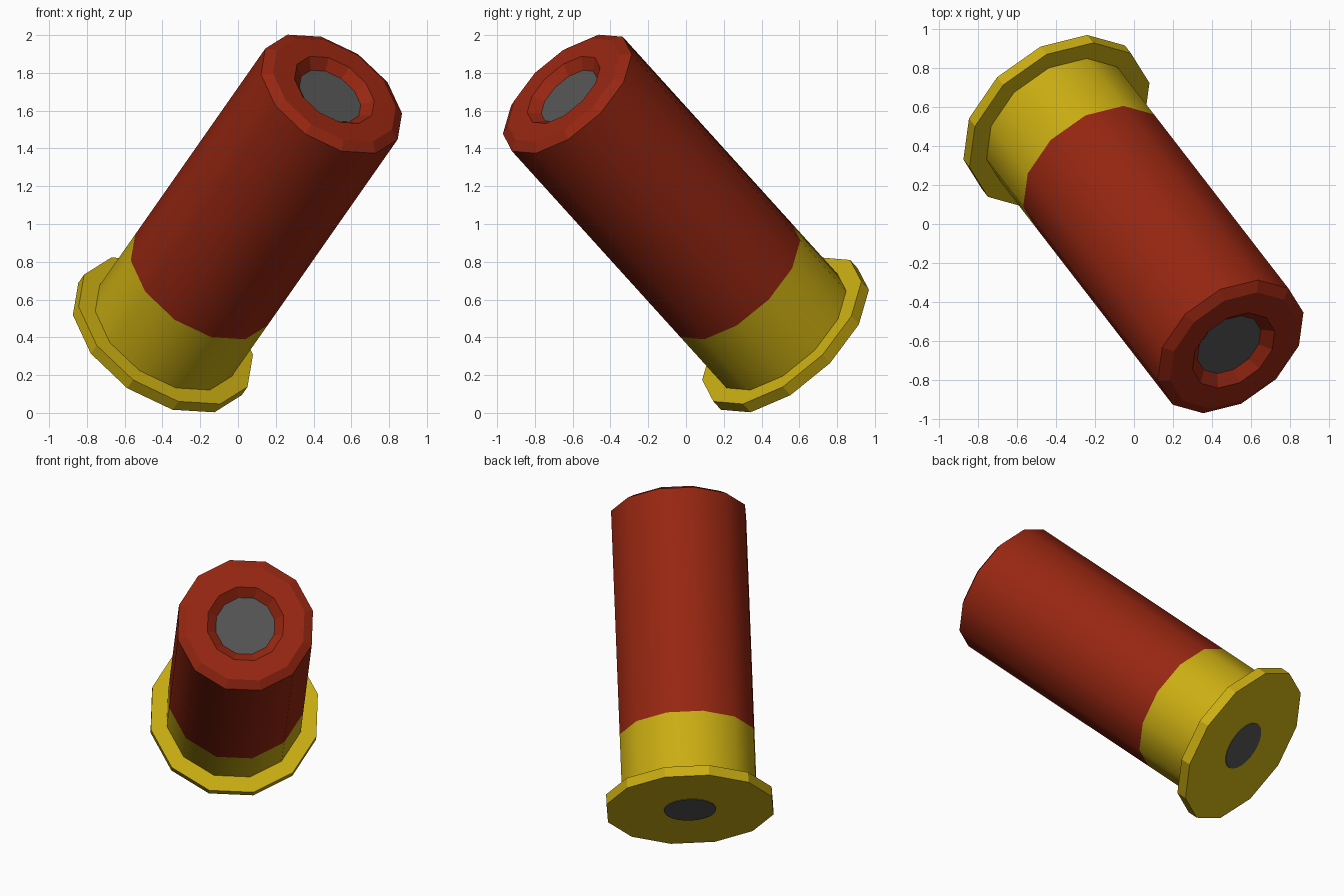
import bpy, bmesh, math
from mathutils import Matrix, Vector

if "Cube" in bpy.data.objects:
    bpy.data.objects.remove(bpy.data.objects["Cube"])

SIDES = 12
PHASE = math.radians(13)

# Tilted frame: local z runs from the base to the mouth of the shell
axis = Vector((0.4605, -0.596, 0.658)).normalized()
side = Vector((-0.819, -0.574, 0.0))
side = (side - axis * side.dot(axis)).normalized()
FRAME = Matrix((side, axis.cross(side), axis)).transposed().to_4x4()
FRAME.translation = (-0.413, 0.547, 0.391)


def material(name, rgb):
    mat = bpy.data.materials.new(name)
    mat.diffuse_color = (*rgb, 1.0)
    mat.use_nodes = True
    mat.node_tree.nodes["Principled BSDF"].inputs["Base Color"].default_value = mat.diffuse_color
    return mat


RED = material("red plastic", (0.305, 0.0194, 0.0055))
YELLOW = material("yellow brass", (0.59, 0.42, 0.0062))
GREY = material("dark grey", (0.089, 0.089, 0.089))


def lathe(name, profile, mat, smooth_bands=(), sides=SIDES, cap_start=False, cap_end=False):
    """Spin (radius, height) points around the shell axis."""
    bm = bmesh.new()
    rings = []
    for r, z in profile:
        ring = []
        for i in range(sides):
            a = PHASE + math.tau * i / sides
            ring.append(bm.verts.new((r * math.cos(a), r * math.sin(a), z)))
        rings.append(ring)
    for k in range(len(rings) - 1):
        lo, hi = rings[k], rings[k + 1]
        for i in range(sides):
            j = (i + 1) % sides
            f = bm.faces.new((lo[i], lo[j], hi[j], hi[i]))
            f.smooth = k in smooth_bands
    if cap_start:
        bm.faces.new(rings[0][::-1])
    if cap_end:
        bm.faces.new(rings[-1])
    mesh = bpy.data.meshes.new(name)
    bm.to_mesh(mesh)
    bm.free()
    mesh.materials.append(mat)
    obj = bpy.data.objects.new(name, mesh)
    obj.matrix_world = FRAME
    bpy.context.collection.objects.link(obj)
    return obj


# Red tube with bevelled mouth and sloped opening
lathe("tube", [(0.425, 0.475), (0.425, 1.972), (0.37, 2.005), (0.24, 2.005), (0.185, 1.955)],
      RED, smooth_bands=(0,))

# Wad closing the opening
lathe("wad", [(0.185, 1.95), (0.185, 1.955)], GREY, cap_end=True)

# Brass cup with its wide flat-sided rim
lathe("brass_base", [(0.525, 0.0), (0.525, 0.067), (0.425, 0.067), (0.425, 0.475)],
      YELLOW, smooth_bands=(2,), cap_start=True)

# Round primer plate in the base
lathe("primer", [(0.16, -0.004), (0.16, 0.002)], GREY, sides=24, cap_start=True)
